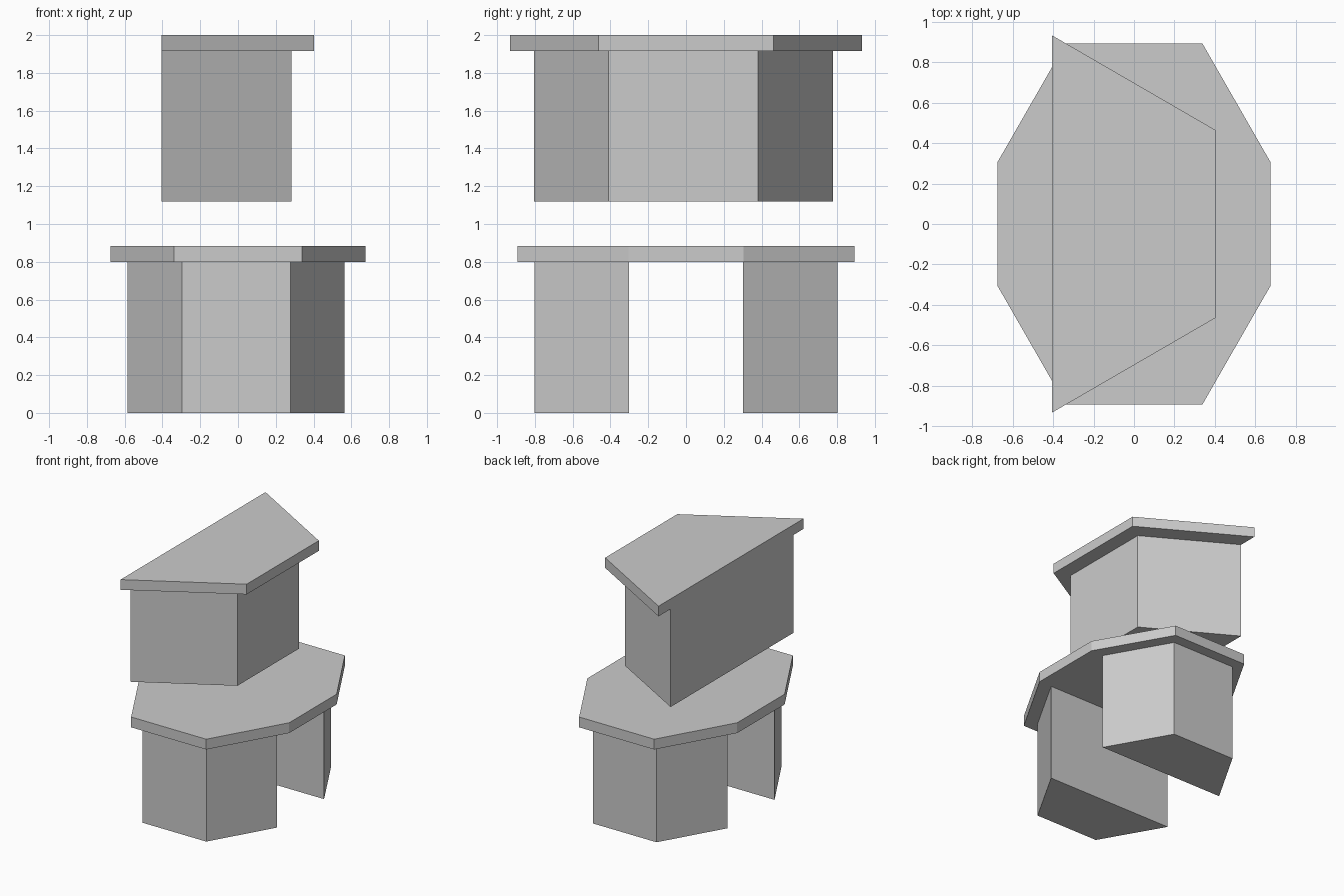
import bpy, bmesh

if "Cube" in bpy.data.objects:
    bpy.data.objects.remove(bpy.data.objects["Cube"])


def prism(name, outline, z0, z1):
    """Extrude a flat outline straight up from z0 to z1."""
    bm = bmesh.new()
    base = bm.faces.new([bm.verts.new((x, y, z0)) for x, y in outline])
    ext = bmesh.ops.extrude_face_region(bm, geom=[base], use_keep_orig=True)
    top = [g for g in ext["geom"] if isinstance(g, bmesh.types.BMVert)]
    bmesh.ops.translate(bm, verts=top, vec=(0, 0, z1 - z0))
    bmesh.ops.recalc_face_normals(bm, faces=bm.faces[:])
    mesh = bpy.data.meshes.new(name)
    bm.to_mesh(mesh)
    bm.free()
    obj = bpy.data.objects.new(name, mesh)
    bpy.context.collection.objects.link(obj)
    return obj


# Lower pedestals: the same trapezoid, mirrored front to back
pedestal = [(-0.297, -0.803), (0.277, -0.803), (0.563, -0.303), (-0.585, -0.303)]
prism("front_pedestal", pedestal, 0, 0.8)
prism("back_pedestal", [(x, -y) for x, y in pedestal], 0, 0.8)

# Lower top: stretched octagon spanning both pedestals
right_side = [(0.338, -0.892), (0.675, -0.305), (0.675, 0.305), (0.338, 0.892)]
left_side = [(-x, -y) for x, y in right_side]
prism("lower_top", right_side + left_side, 0.8, 0.884)

# Upper cabinet floating above, with its overhanging top
prism("upper_cabinet",
      [(-0.405, -0.805), (0.282, -0.41), (0.282, 0.38), (-0.405, 0.777)], 1.12, 1.917)
prism("upper_top",
      [(-0.405, -0.932), (0.403, -0.464), (0.403, 0.464), (-0.405, 0.932)], 1.917, 2.0)
